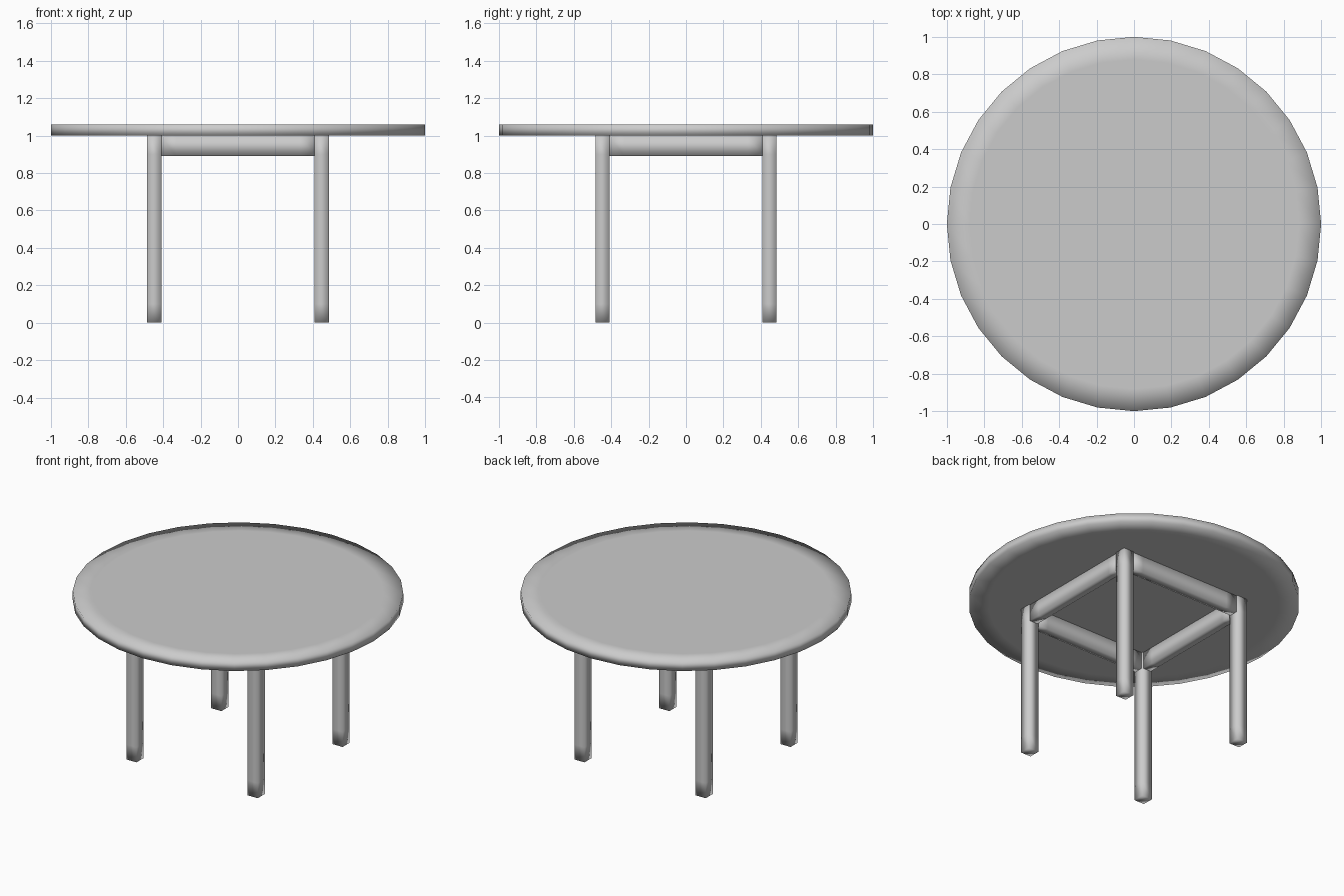
import bpy, bmesh
from mathutils import Matrix, Vector

cube = bpy.data.objects.get("Cube")
if cube:
    bpy.data.objects.remove(cube, do_unlink=True)

grey = bpy.data.materials.new("plain_grey")
grey.use_nodes = True
GREY = (0.6, 0.6, 0.6, 1)
grey.diffuse_color = GREY
grey.node_tree.nodes["Principled BSDF"].inputs["Base Color"].default_value = GREY


def finish(name, bm):
    """Turn a bmesh into a soft-shaded grey object."""
    bmesh.ops.recalc_face_normals(bm, faces=bm.faces)
    mesh = bpy.data.meshes.new(name)
    bm.to_mesh(mesh)
    bm.free()
    mesh.materials.append(grey)
    mesh.shade_smooth()
    obj = bpy.data.objects.new(name, mesh)
    bpy.context.collection.objects.link(obj)
    return obj


def soft_box(name, low, high, axis, loop_gap):
    """Box with a support loop near both ends of its long axis."""
    low, high = Vector(low), Vector(high)
    bm = bmesh.new()
    bmesh.ops.create_cube(bm, size=1, matrix=Matrix.LocRotScale(
        (low + high) / 2, None, high - low))
    along = Vector((0, 0, 0))
    along[axis] = 1
    for place in (low[axis] + loop_gap, high[axis] - loop_gap):
        bmesh.ops.bisect_plane(bm, geom=bm.verts[:] + bm.edges[:] + bm.faces[:],
                               plane_co=along * place, plane_no=along)
    return finish(name, bm)


# Round top with an inset ring on both faces
bm = bmesh.new()
bmesh.ops.create_cone(bm, cap_ends=True, segments=32, radius1=1, radius2=1,
                      depth=0.06, matrix=Matrix.Translation((0, 0, 1.03)))
caps = [f for f in bm.faces if abs(f.normal.z) > 0.9]
bmesh.ops.inset_individual(bm, faces=caps, thickness=0.12)
finish("table_top", bm)

# Four square legs
INNER, OUTER = 0.41, 0.485
MID = (INNER + OUTER) / 2
HALF = (OUTER - INNER) / 2
for x_name, sx in (("left", 1), ("right", -1)):
    for y_name, sy in (("front", -1), ("back", 1)):
        x, y = sx * MID, sy * MID
        soft_box(f"{y_name}_{x_name}_leg", (x - HALF, y - HALF, 0),
                 (x + HALF, y + HALF, 1), 2, 0.1)

# Four apron rails between the legs
RAIL = 0.03
for name, side in (("front", -1), ("back", 1)):
    y = side * MID
    soft_box(f"{name}_rail", (-INNER, y - RAIL, 0.89),
             (INNER, y + RAIL, 1), 0, 0.08)
for name, side in (("right", -1), ("left", 1)):
    x = side * MID
    soft_box(f"{name}_rail", (x - RAIL, -INNER, 0.89),
             (x + RAIL, INNER, 1), 1, 0.08)
